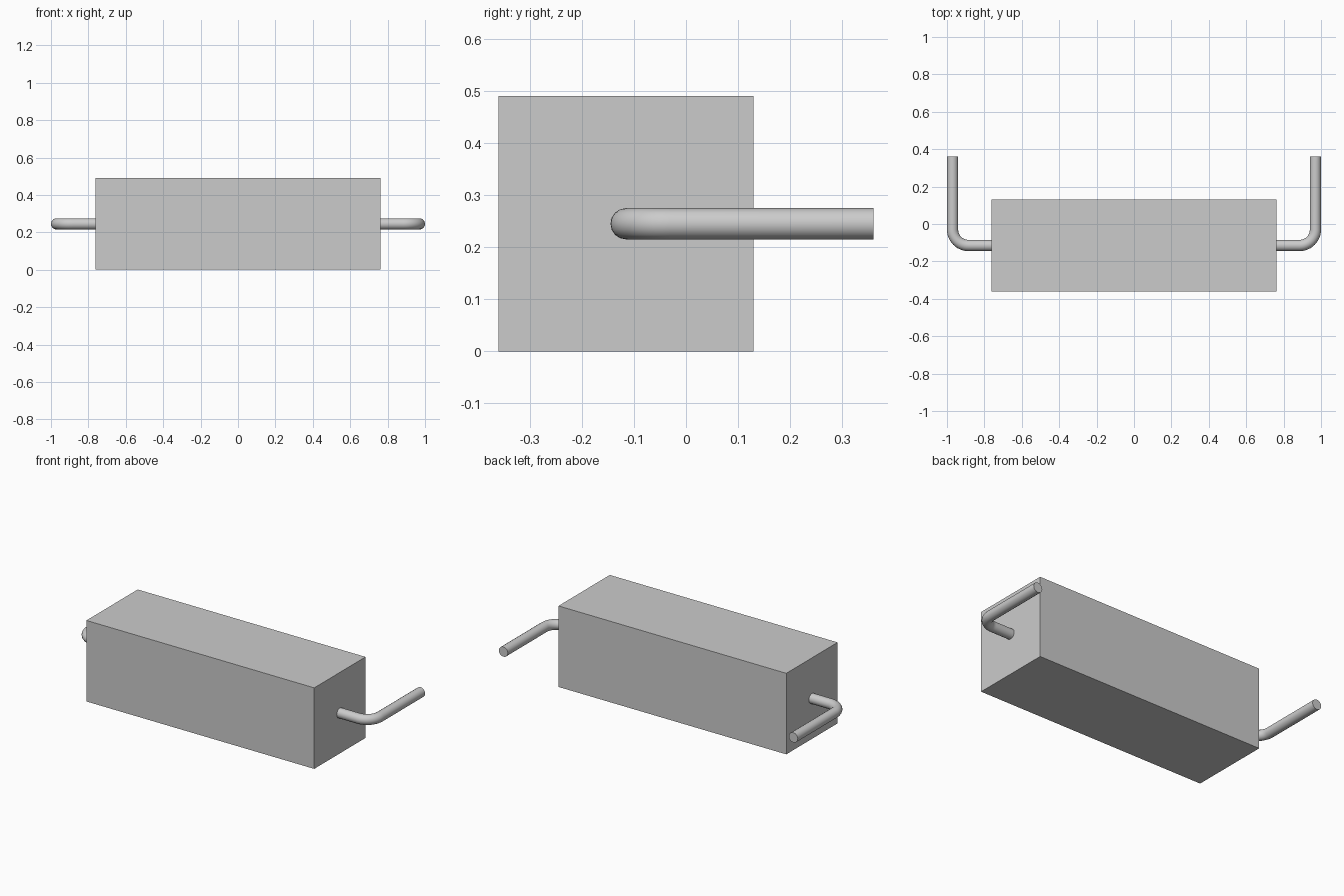
import bpy
from math import sin, cos, pi, radians

if "Cube" in bpy.data.objects:
    bpy.data.objects.remove(bpy.data.objects["Cube"])

HALF_X, SIDE, Y_MID, Z_MID = 0.762, 0.49, -0.115, 0.245
WIRE_R, BEND_R, LEAD_X, LEAD_END = 0.03, 0.085, 0.97, 0.36

# Rectangular body
bpy.ops.mesh.primitive_cube_add(size=1, location=(0, Y_MID, Z_MID))
body = bpy.context.object
body.name = "body"
body.scale = (2 * HALF_X, SIDE, SIDE)
bpy.ops.object.transform_apply(location=True, rotation=False, scale=True)

# Wire lead path: out of the end face, round a quarter bend, then back
cx, cy = LEAD_X - BEND_R, Y_MID + BEND_R
steps = 12
path = [(HALF_X, Y_MID)]
for i in range(steps + 1):
    a = -pi / 2 + pi / 2 * i / steps
    path.append((cx + BEND_R * cos(a), cy + BEND_R * sin(a)))
path.append((LEAD_X, LEAD_END))

curve = bpy.data.curves.new("wire_leads", "CURVE")
curve.dimensions = "3D"
curve.bevel_depth = WIRE_R
curve.bevel_resolution = 6
curve.use_fill_caps = True
spline = curve.splines.new("POLY")
spline.points.add(len(path) - 1)
for p, (x, y) in zip(spline.points, path):
    p.co = (x, y, Z_MID, 1)
leads = bpy.data.objects.new("wire_leads", curve)
bpy.context.collection.objects.link(leads)

# Round wire as mesh, mirrored to the other end
bpy.ops.object.select_all(action="DESELECT")
leads.select_set(True)
bpy.context.view_layer.objects.active = leads
bpy.ops.object.convert(target="MESH")
leads = bpy.context.object
leads.name = "wire_leads"
# Weld the cap rims so the wire is closed
bpy.ops.object.mode_set(mode="EDIT")
bpy.ops.mesh.select_all(action="SELECT")
bpy.ops.mesh.remove_doubles(threshold=0.0001)
bpy.ops.mesh.normals_make_consistent(inside=False)
bpy.ops.object.mode_set(mode="OBJECT")
bpy.ops.object.shade_smooth_by_angle(angle=radians(35))
leads.modifiers.new("mirror", "MIRROR").use_axis = (True, False, False)
